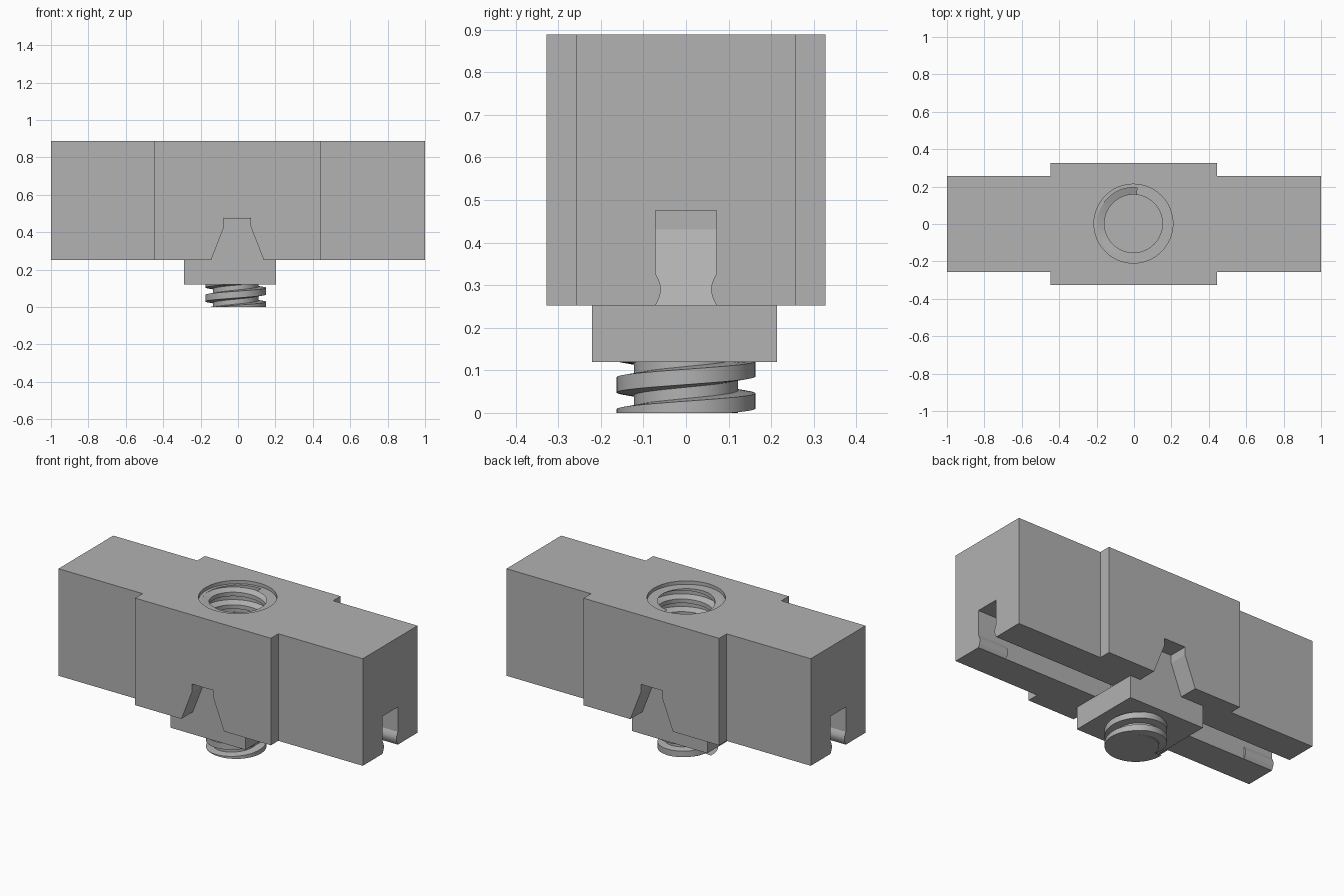
import bpy, bmesh, math
from mathutils import Vector

if "Cube" in bpy.data.objects:
    bpy.data.objects.remove(bpy.data.objects["Cube"])

grey = bpy.data.materials.new("plain grey")
grey.diffuse_color = (0.445, 0.445, 0.445, 1)
grey.use_nodes = True
grey.node_tree.nodes["Principled BSDF"].inputs["Base Color"].default_value = grey.diffuse_color


def finish(name, bm, smooth=False):
    bmesh.ops.recalc_face_normals(bm, faces=bm.faces)
    mesh = bpy.data.meshes.new(name)
    bm.to_mesh(mesh)
    bm.free()
    mesh.materials.append(grey)
    obj = bpy.data.objects.new(name, mesh)
    bpy.context.collection.objects.link(obj)
    if smooth:
        bpy.ops.object.select_all(action='DESELECT')
        obj.select_set(True)
        bpy.context.view_layer.objects.active = obj
        bpy.ops.object.shade_smooth_by_angle(angle=math.radians(30))
    return obj


def prism(name, profile, axis, lo, hi, smooth=False):
    """Extrude a 2D profile along x, y or z from lo to hi."""
    place = {'x': lambda a, b, t: (t, a, b),
             'y': lambda a, b, t: (a, t, b),
             'z': lambda a, b, t: (a, b, t)}[axis]
    bm = bmesh.new()
    face = bm.faces.new([bm.verts.new(place(a, b, lo)) for a, b in profile])
    ext = bmesh.ops.extrude_face_region(bm, geom=[face])
    move = Vector(place(0, 0, hi - lo))
    bmesh.ops.translate(bm, vec=move,
                        verts=[v for v in ext['geom'] if isinstance(v, bmesh.types.BMVert)])
    return finish(name, bm, smooth)


def circle(cx, cy, r, n=64):
    return [(cx + r * math.cos(2 * math.pi * i / n),
             cy + r * math.sin(2 * math.pi * i / n)) for i in range(n)]


def helix(name, cx, cy, section, pitch, z_at_zero, lo, hi, n=64):
    """Sweep a (radius, height) section up a right-hand helix, trimmed to lo..hi."""
    bm = bmesh.new()
    first = math.floor((lo - z_at_zero) / pitch - 1) * n
    last = math.ceil((hi - z_at_zero) / pitch + 1) * n
    rings = []
    for i in range(first, last + 1):
        a = 2 * math.pi * i / n
        z0 = z_at_zero + pitch * i / n
        if z0 + 0.03 < lo or z0 - 0.03 > hi:
            continue
        rings.append([bm.verts.new((cx + r * math.cos(a), cy + r * math.sin(a),
                                    min(hi, max(lo, z0 + dz)))) for r, dz in section])
    k = len(section)
    for r0, r1 in zip(rings, rings[1:]):
        for j in range(k):
            bm.faces.new((r0[j], r0[(j + 1) % k], r1[(j + 1) % k], r1[j]))
    bm.faces.new(rings[0])
    bm.faces.new(rings[-1])
    bmesh.ops.dissolve_degenerate(bm, dist=1e-5, edges=bm.edges)
    return finish(name, bm, True)


def cut(target, cutter):
    mod = target.modifiers.new(cutter.name, 'BOOLEAN')
    mod.operation = 'DIFFERENCE'
    mod.solver = 'EXACT'
    mod.object = cutter
    cutter.hide_render = True
    cutter.hide_viewport = True


BASE, TOP = 0.252, 0.888
HX, HY = -0.003, 0.002          # hole centre

# Main block with a wider middle
body = prism("body_block",
             [(-1, -.257), (-.447, -.257), (-.447, -.327), (.445, -.327),
              (.445, -.257), (1, -.257), (1, .257), (.445, .257),
              (.445, .327), (-.447, .327), (-.447, .257), (-1, .257)],
             'z', BASE, TOP)

# Long straight slot and tapered cross slot in the underside
cut(body, prism("long_slot_cutter",
                [(-.072, .1), (.072, .1), (.072, .475), (-.072, .475)], 'x', -1.1, 1.1))
cut(body, prism("cross_slot_cutter",
                [(-.203, .1), (.197, .1), (.137, BASE), (.068, .43),
                 (.068, .477), (-.074, .477), (-.074, .43), (-.143, BASE)], 'y', -.5, .5))

# Blind hole with a shallow counterbore
cut(body, prism("hole_cutter", circle(HX, HY, .193), 'z', .55, 1.0))
cut(body, prism("counterbore_cutter", circle(HX, HY, .211), 'z', .868, 1.1))

# Inner thread of the hole
helix("hole_thread", HX, HY,
      [(.195, -.026), (.155, -.012), (.155, .012), (.195, .026)],
      .075, .58, .552, .868)

# Rounded snap ridges at both ends of the long slot
for end, (x0, x1) in (("left", (-1, -.81)), ("right", (.81, 1))):
    for side, s in (("front", -1), ("back", 1)):
        arc = [(s * (.072 - .013 * math.sin(math.pi * i / 10)), BASE + .076 * i / 10)
               for i in range(11)]
        prism(f"snap_ridge_{end}_{side}",
              arc + [(s * .074, BASE + .076), (s * .074, BASE)], 'x', x0, x1, True)

# Sliding nut: square plate with a tapered key filling the cross slot
prism("slide_nut",
      [(-.29, .12), (.204, .12), (.204, BASE), (.137, BASE), (.068, .43),
       (.068, .476), (-.074, .476), (-.074, .43), (-.143, BASE), (-.29, BASE)],
      'y', -.221, .214)

# Screw core and its square thread
SX = -.012
prism("screw_core", circle(SX, 0, .122), 'z', 0, .122, True)
helix("screw_thread", SX, 0,
      [(.118, -.025), (.163, -.018), (.163, .018), (.118, .025)],
      .075, .0845, 0, .121)
